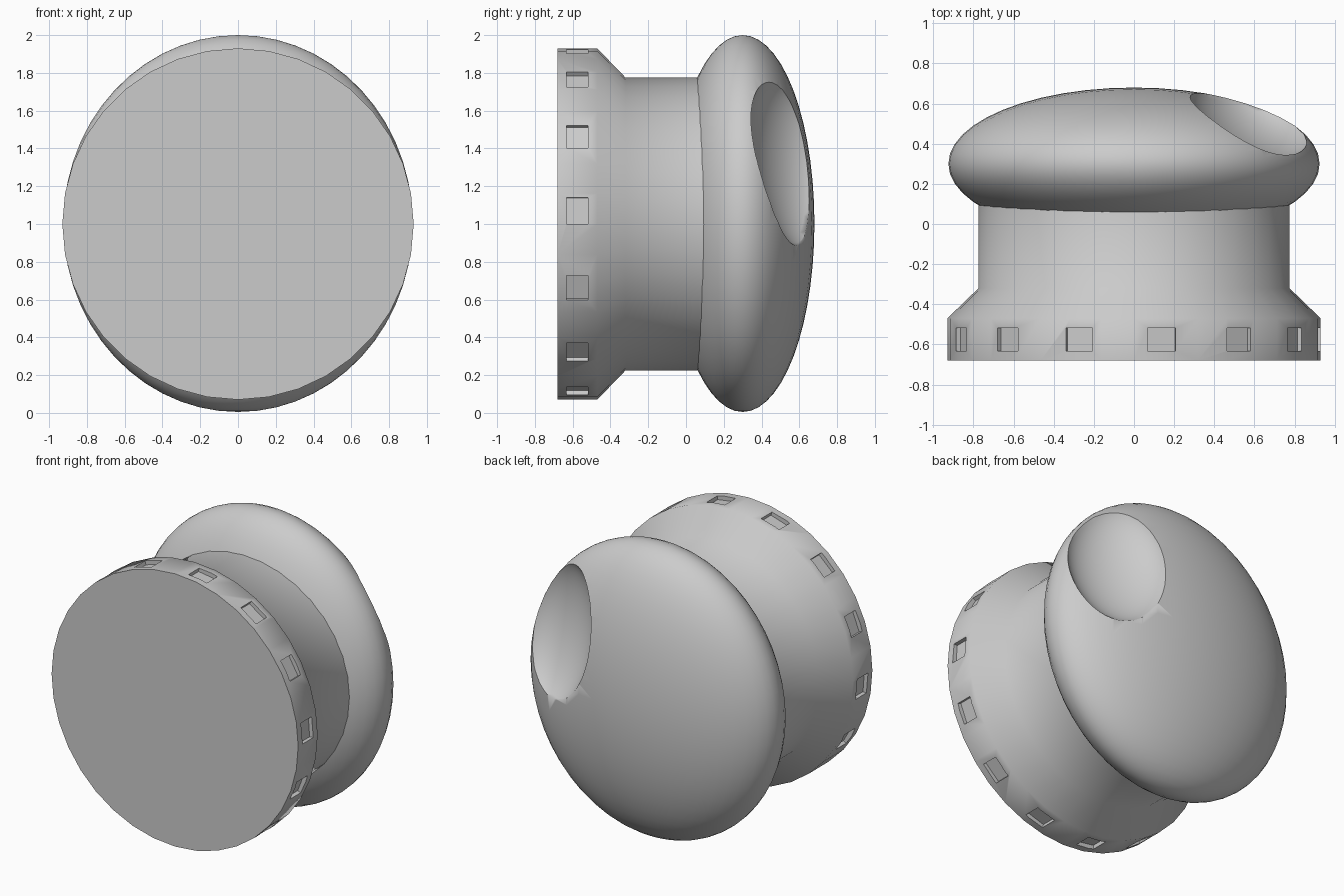
import bpy, bmesh, math
from mathutils import Matrix, Vector

cube = bpy.data.objects.get("Cube")
if cube:
    bpy.data.objects.remove(cube, do_unlink=True)

grey = bpy.data.materials.new("plain grey")
grey.use_nodes = True
colour = (0.6, 0.6, 0.6, 1)
grey.diffuse_color = colour
grey.node_tree.nodes["Principled BSDF"].inputs["Base Color"].default_value = colour


def finish(name, bm):
    bmesh.ops.recalc_face_normals(bm, faces=bm.faces)
    mesh = bpy.data.meshes.new(name)
    bm.to_mesh(mesh)
    bm.free()
    mesh.materials.append(grey)
    obj = bpy.data.objects.new(name, mesh)
    bpy.context.collection.objects.link(obj)
    return obj


def ellipsoid(name, matrix, segments, rings):
    bm = bmesh.new()
    bmesh.ops.create_uvsphere(bm, u_segments=segments, v_segments=rings, radius=1, matrix=matrix)
    return finish(name, bm)


def carve(obj, cutter, angle):
    mod = obj.modifiers.new("carve", 'BOOLEAN')
    mod.operation = 'DIFFERENCE'
    mod.solver = 'EXACT'
    mod.object = cutter
    bpy.ops.object.select_all(action='DESELECT')
    obj.select_set(True)
    bpy.context.view_layer.objects.active = obj
    bpy.ops.object.modifier_apply(modifier=mod.name)
    bpy.data.objects.remove(cutter, do_unlink=True)
    bpy.ops.object.shade_smooth_by_angle(angle=math.radians(angle))


# Flared drum: profile of (y, radius) spun round the y axis
CENTRE = Vector((0, 0, 1))
RADIUS = 0.93
bm = bmesh.new()
profile = [(-0.68, 0), (-0.68, RADIUS), (-0.47, RADIUS), (-0.32, 0.775), (0.2, 0.775), (0.2, 0)]
verts = [bm.verts.new(CENTRE + Vector((0, y, r))) for y, r in profile]
edges = [bm.edges.new(pair) for pair in zip(verts, verts[1:])]
bmesh.ops.spin(bm, geom=verts + edges, cent=CENTRE, axis=(0, 1, 0),
               angle=math.tau, steps=36, use_merge=False)
bmesh.ops.remove_doubles(bm, verts=bm.verts, dist=0.0005)
bmesh.ops.dissolve_limit(bm, angle_limit=0.01, verts=bm.verts, edges=bm.edges)
drum = finish("flared_drum", bm)

# Shallow slots round the drum wall
SLOTS = 14
bm = bmesh.new()
for i in range(SLOTS):
    turn = Matrix.Rotation(math.tau * (i + 1 / 3) / SLOTS, 4, 'Y')
    place = Matrix.Translation((0, -0.575, RADIUS + 0.02))
    size = Matrix.Diagonal((0.14, 0.115, 0.1, 1))
    bmesh.ops.create_cube(bm, size=1, matrix=Matrix.Translation(CENTRE) @ turn @ place @ size)
carve(drum, finish("slot_cutter", bm), 50)

# Domed cap with an oval thumb hollow
cap = ellipsoid("domed_cap", Matrix.Translation((0, 0.3, 1.0025))
                @ Matrix.Diagonal((0.925, 0.38, 0.9975, 1)), 48, 28)
normal = Vector((0.43, 0.88, 0.195)).normalized()
side = Vector((0.565, -0.27, -0.03)).normalized()
axes = Matrix((side, normal.cross(side), normal)).transposed().to_4x4()
hollow = ellipsoid("hollow_cutter", Matrix.Translation(Vector((0.56, 0.51, 1.32)) + normal * 0.08)
                   @ axes @ Matrix.Diagonal((0.34, 0.485, 0.2, 1)), 48, 32)
carve(cap, hollow, 60)
